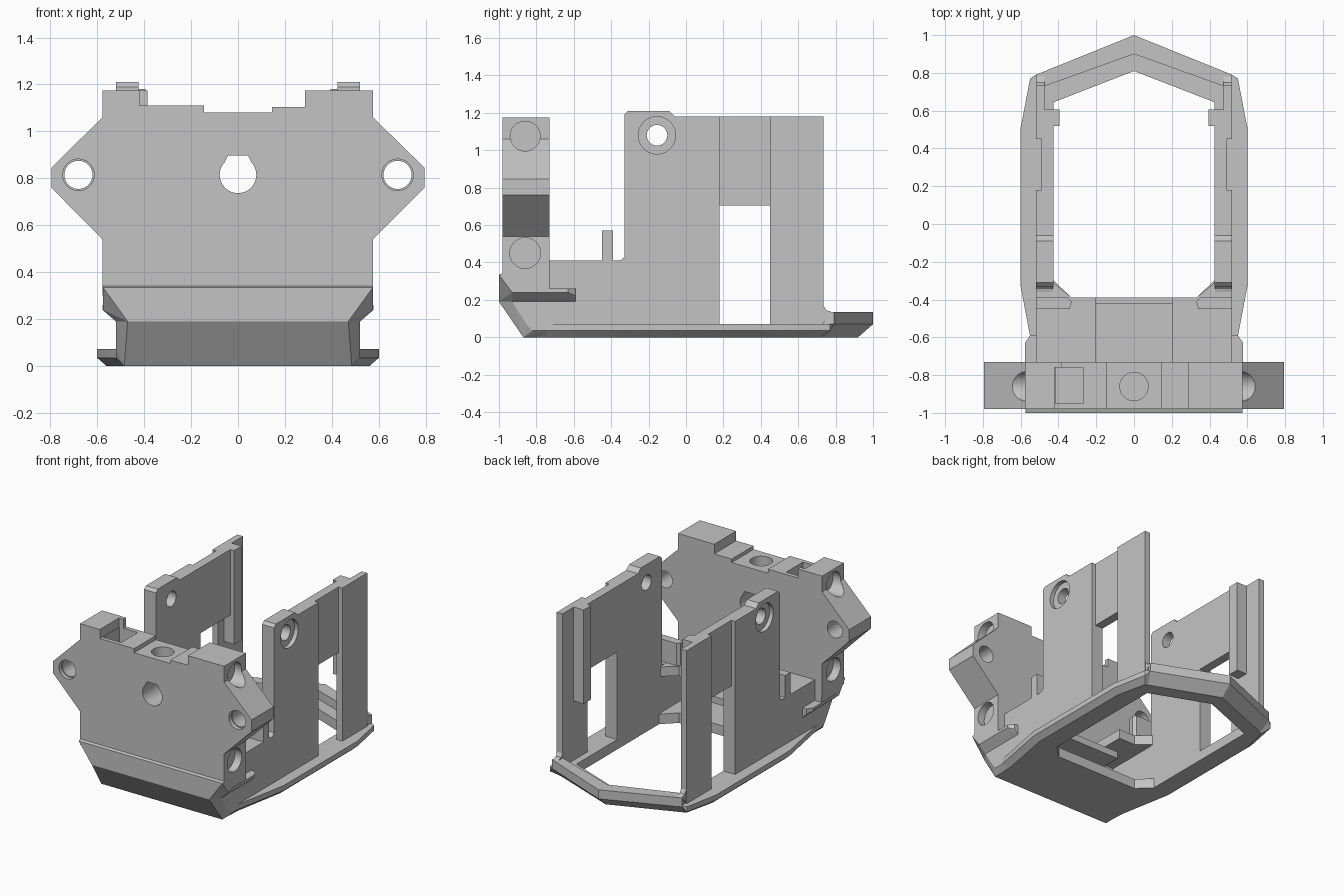
import bpy, bmesh
from math import pi
from mathutils import Matrix, Vector

cube = bpy.data.objects.get("Cube")
if cube:
    bpy.data.objects.remove(cube)

grey = bpy.data.materials.new("plain_grey")
grey.use_nodes = True
grey.diffuse_color = (0.55, 0.55, 0.55, 1)
grey.node_tree.nodes["Principled BSDF"].inputs["Base Color"].default_value = (0.55, 0.55, 0.55, 1)


def finish(name, bm):
    bmesh.ops.recalc_face_normals(bm, faces=bm.faces)
    me = bpy.data.meshes.new(name)
    bm.to_mesh(me)
    bm.free()
    me.materials.append(grey)
    ob = bpy.data.objects.new(name, me)
    bpy.context.collection.objects.link(ob)
    return ob


def box(name, x, y, z):
    bm = bmesh.new()
    bmesh.ops.create_cube(bm, size=1)
    for v in bm.verts:
        v.co = [r[0] + (c + 0.5) * (r[1] - r[0]) for c, r in zip(v.co, (x, y, z))]
    return finish(name, bm)


def prism(name, pts, axis, lo, hi):
    """Extrude a 2D outline along the given axis."""
    bm = bmesh.new()
    place = {"x": lambda a, b: (lo, a, b), "y": lambda a, b: (a, lo, b),
             "z": lambda a, b: (a, b, lo)}[axis]
    face = bm.faces.new([bm.verts.new(place(*p)) for p in pts])
    new = bmesh.ops.extrude_face_region(bm, geom=[face])["geom"]
    step = Vector([(hi - lo) * (axis == a) for a in "xyz"])
    bmesh.ops.translate(bm, vec=step, verts=[v for v in new if isinstance(v, bmesh.types.BMVert)])
    return finish(name, bm)


def hull(name, pts, sides=(1, -1)):
    """Convex solid around the points, repeated on the given sides of x = 0."""
    bm = bmesh.new()
    for x, y, z in pts:
        for s in sides:
            bm.verts.new((s * x, y, z))
    bmesh.ops.convex_hull(bm, input=bm.verts)
    bmesh.ops.dissolve_limit(bm, angle_limit=0.01, verts=bm.verts, edges=bm.edges)
    return finish(name, bm)


def rod(center, radius, length, axis):
    bm = bmesh.new()
    bmesh.ops.create_cone(bm, cap_ends=True, segments=40, radius1=radius, radius2=radius, depth=length)
    turn = {"x": Matrix.Rotation(pi / 2, 4, "Y"), "y": Matrix.Rotation(pi / 2, 4, "X"),
            "z": Matrix.Identity(4)}[axis]
    bm.transform(Matrix.Translation(center) @ turn)
    return finish("cutter", bm)


def cut(ob, *cutters):
    """Subtract the cutters, then smooth only the round bores."""
    bpy.ops.object.select_all(action="DESELECT")
    bpy.context.view_layer.objects.active = ob
    ob.select_set(True)
    for c in cutters:
        mod = ob.modifiers.new("cut", "BOOLEAN")
        mod.operation, mod.solver, mod.object = "DIFFERENCE", "EXACT", c
        bpy.ops.object.modifier_apply(modifier=mod.name)
        bpy.data.objects.remove(c)
    bpy.ops.object.shade_smooth_by_angle(angle=0.3)


def mirrored(pts):
    """Complete a half outline whose first and last points lie on x = 0."""
    return pts + [(-x, y) for x, y in pts[-2:0:-1]]


# Base ring: chamfered below, open in the middle, solid under the front
outer = mirrored([(0, 1), (.52, .79), (.55, .77), (.6, .51), (.6, -.33), (.53, -.7), (.5, -.86), (0, -.86)])
under = mirrored([(0, .92), (.49, .73), (.51, .72), (.56, .5), (.56, -.32), (.49, -.7), (.48, -.86), (0, -.86)])
inner = mirrored([(0, .81), (.425, .645), (.425, .6), (.425, .5), (.425, -.3), (.33, -.39), (.2, -.39), (0, -.39)])
bm = bmesh.new()
rings = []
for outline, z in ((under, 0), (outer, .035), (outer, .072), (inner, .072), (inner, 0)):
    rings.append([bm.verts.new((x, y, .07 if z == .035 and y > .78 else z)) for x, y in outline])
for a, b in zip(rings, rings[1:] + rings[:1]):
    for i in range(len(a)):
        j = (i + 1) % len(a)
        bm.faces.new((a[i], a[j], b[j], b[i]))
bmesh.ops.remove_doubles(bm, verts=bm.verts, dist=0.0005)
base = finish("base_ring", bm)
cut(base, rod((-.6, .32, .14), .1, .16, "x"))

# Raised V-shaped lip at the rear
prism("rear_lip", [(0, 1), (.52, .79), (.5, .72), (0, .9), (-.5, .72), (-.52, .79)], "z", .07, .135)

for side, s in (("left", 1), ("right", -1)):
    def span(a, b):
        return tuple(sorted((s * a, s * b)))

    # Tall side wall: window, panel recessed outside, thin rear post, countersunk hole
    wall = prism(side + "_wall", [(-.33, .05), (.735, .05), (.735, 1.18), (-.06, 1.18), (-.09, 1.21),
                                  (-.31, 1.21), (-.33, 1.19)], "x", *span(.425, .52))
    cut(wall,
        box("cutter", span(.3, .7), (.18, .45), (.0719, .705)),
        box("cutter", span(.49, .6), (.18, .45), (.7, 1.3)),
        box("cutter", span(.3, .475), (.44, .9), (.0719, .705)),
        box("cutter", span(.3, .475), (.6, .9), (.6, 1.3)),
        rod((s * .48, -.155, 1.08), .055, .3, "x"),
        rod((s * .53, -.155, 1.08), .1, .08, "x"))

    # Inner guide rib and rear corner foot
    box(side + "_guide_rib", span(.395, .48), (.52, .605), (.5, 1.18))
    prism(side + "_post_foot", [(.73, .07), (.78, .135), (.75, .145), (.735, .17), (.73, .17)],
          "x", *span(.475, .515))

    # Low wall joining the tall wall to the front block, with a rounded notch
    prism(side + "_low_wall", [(-.75, .05), (-.33, .05), (-.33, .43), (-.345, .414), (-.36, .41), (-.75, .41)],
          "x", *span(.43, .52))
    shelf = [(.2, -.74), (.2, -.39), (.33, -.39), (.43, -.31), (.43, -.74)]
    prism(side + "_shelf", [(s * x, y) for x, y in shelf], "z", .34, .409)
    post = [(.34, -.45), (.52, -.45), (.52, -.39), (.35, -.39), (.33, -.41)]
    prism(side + "_post", [(s * x, y) for x, y in post], "z", .34, .57)

    # Wedge tab beside the chin
    hull(side + "_side_tab", [
        (.48, -.93, .19), (.52, -.93, .19), (.52, -.59, .19), (.48, -.59, .19), (.578, -.93, .24),
        (.578, -.63, .24), (.55, -.59, .22), (.578, -.63, .26), (.55, -.59, .26), (.48, -.59, .26),
        (.48, -.9, .26), (.578, -.9, .26)], sides=(s,))

# Centre floor between the shelves
box("front_floor", (-.21, .21), (-.74, -.42), (.2, .25))

# Chin: upright band above a raked lower face
hull("chin_band", [(.575, -1, .335), (.575, -.98, .342), (.575, -.73, .342), (.47, -1, .19), (.52, -.93, .19),
                   (.52, -.73, .19), (.575, -.93, .24), (.575, -.73, .24)])
hull("chin_lower", [(.47, -1, .19), (.52, -.93, .19), (.52, -.73, .19), (.47, -.914, .065), (.52, -.85, .065),
                    (.485, -.87, 0), (.52, -.82, .035), (.52, -.73, .035), (.48, -.73, 0)])

# Front block with wings and two towers
block = prism("front_block", [
    (-.578, .3), (.575, .3), (.575, .54), (.795, .76), (.795, .845), (.575, 1.06), (.575, 1.175),
    (.285, 1.175), (.285, 1.105), (.145, 1.105), (.145, 1.08), (-.145, 1.08), (-.145, 1.11),
    (-.385, 1.11), (-.385, 1.175), (-.578, 1.175), (-.578, 1.06), (-.795, .845),
    (-.795, .76), (-.578, .54)], "y", -.98, -.73)
# Teardrop centre bore, top bore, cable pocket, wing holes and side sockets
cutters = [rod((0, -.86, .815), .078, .6, "y"),
           prism("cutter", [(-.076, .83), (.076, .83), (.042, .898), (-.042, .898)], "y", -1.2, -.5),
           rod((0, -.86, 1.08), .075, .2, "z"),
           box("cutter", (-.42, -.385), (-1.2, -.76), (1.11, 1.3)),
           box("cutter", (-.415, -.27), (-.95, -.76), (.75, 1.3))]
for s in (1, -1):
    cutters += [rod((s * .68, -.86, .815), .06, .6, "y"),
                rod((s * .68, -.99, .815), .067, .08, "y"),
                rod((s * .62, -.86, 1.075), .08, .2, "x"),
                rod((s * .62, -.86, .45), .082, .2, "x")]
cut(block, *cutters)
